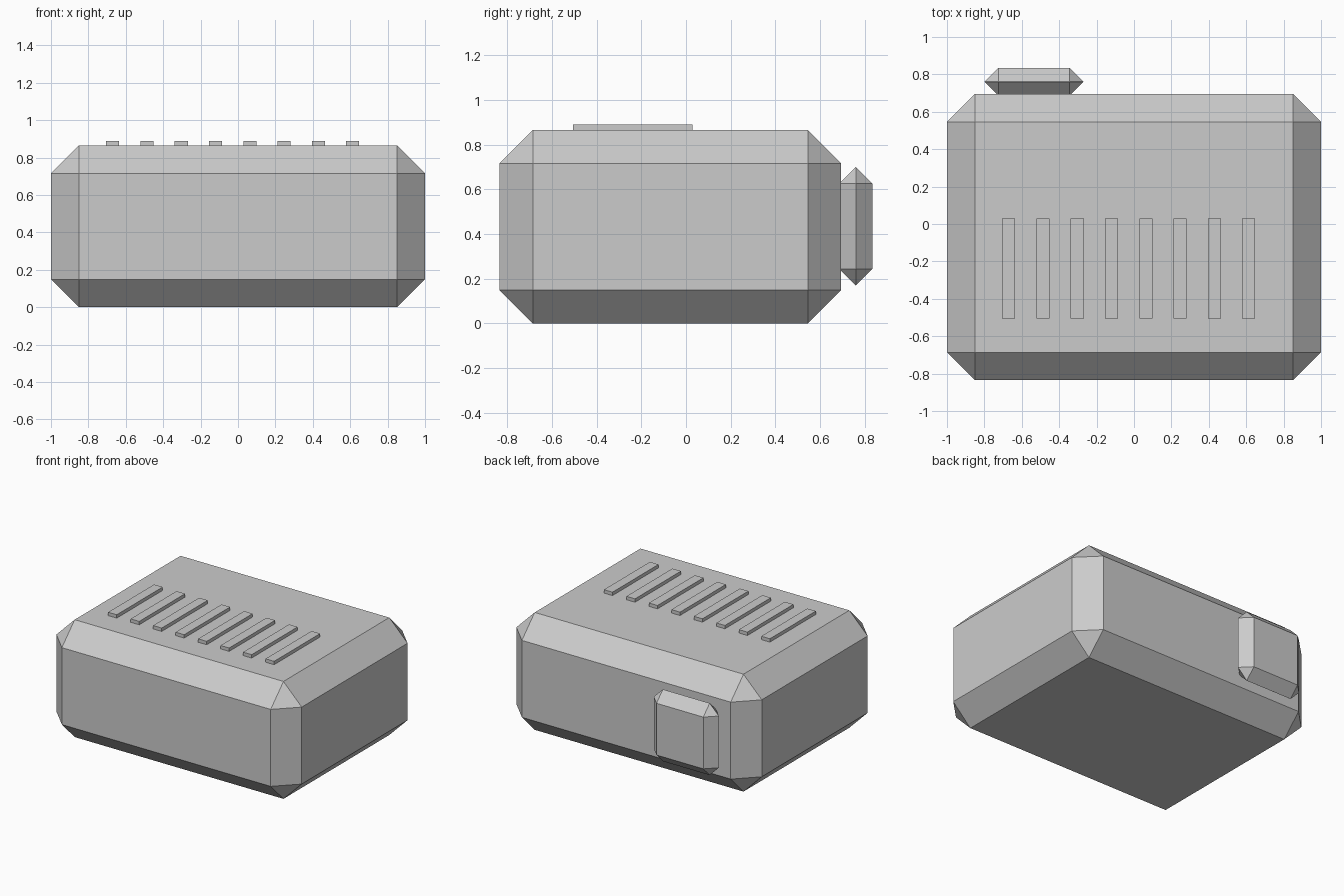
import bpy

if "Cube" in bpy.data.objects:
    bpy.data.objects.remove(bpy.data.objects["Cube"])


def box(name, lo, hi, chamfer=0.0):
    """Axis-aligned box between two corners, with optional flat chamfer."""
    size = [b - a for a, b in zip(lo, hi)]
    centre = [(a + b) / 2 for a, b in zip(lo, hi)]
    bpy.ops.mesh.primitive_cube_add(size=1, location=centre)
    ob = bpy.context.object
    ob.name = name
    ob.scale = size
    bpy.ops.object.transform_apply(location=False, rotation=False, scale=True)
    if chamfer:
        mod = ob.modifiers.new("chamfer", 'BEVEL')
        mod.width = chamfer
        mod.segments = 1
        mod.limit_method = 'NONE'
    return ob


# Main chamfered housing
box("housing", (-1, -0.835, 0), (1, 0.695, 0.865), 0.149)

# Chamfered block on the back
box("rear_block", (-0.80, 0.686, 0.17), (-0.27, 0.835, 0.70), 0.0744)

# Row of raised vent slats on top
for i in range(8):
    x = -0.67 + i * 0.1833
    box(f"vent_slat_{i + 1}", (x - 0.035, -0.505, 0.842), (x + 0.035, 0.03, 0.89))
